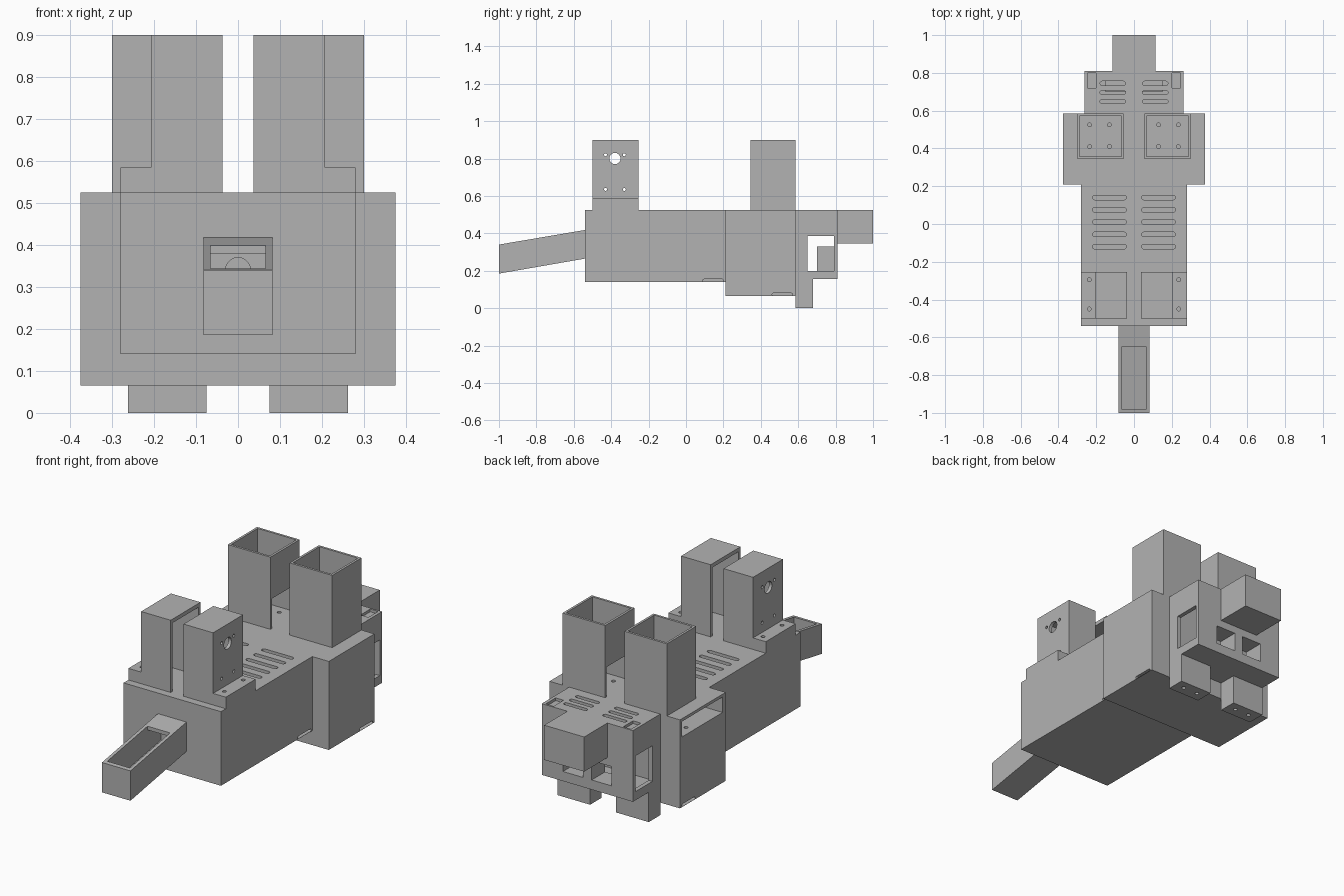
import bpy, bmesh, math

cube = bpy.data.objects.get("Cube")
if cube:
    bpy.data.objects.remove(cube, do_unlink=True)

grey = bpy.data.materials.new("plain grey")
grey.use_nodes = True
GREY = (0.45, 0.45, 0.45, 1)
grey.diffuse_color = GREY
for node in grey.node_tree.nodes:
    if node.type == "BSDF_PRINCIPLED":
        node.inputs["Base Color"].default_value = GREY
        node.inputs["Roughness"].default_value = 0.7


def prism(name, points, axis, a, b):
    """Extrude a 2D outline along an axis from a to b."""
    place = {"x": lambda p, t: (t, p[0], p[1]),
             "y": lambda p, t: (p[0], t, p[1]),
             "z": lambda p, t: (p[0], p[1], t)}[axis]
    bm = bmesh.new()
    low = [bm.verts.new(place(p, a)) for p in points]
    high = [bm.verts.new(place(p, b)) for p in points]
    bm.faces.new(low)
    bm.faces.new(high)
    n = len(points)
    for i in range(n):
        j = (i + 1) % n
        bm.faces.new((low[i], low[j], high[j], high[i]))
    bmesh.ops.recalc_face_normals(bm, faces=bm.faces)
    mesh = bpy.data.meshes.new(name)
    bm.to_mesh(mesh)
    bm.free()
    mesh.materials.append(grey)
    obj = bpy.data.objects.new(name, mesh)
    bpy.context.collection.objects.link(obj)
    return obj


def box(name, x0, x1, y0, y1, z0, z1):
    return prism(name, [(x0, y0), (x1, y0), (x1, y1), (x0, y1)], "z", z0, z1)


def hole(axis, u, v, r, a, b):
    n = 20
    ring = [(u + r * math.cos(math.tau * i / n), v + r * math.sin(math.tau * i / n))
            for i in range(n)]
    return prism("cutter", ring, axis, a, b)


def slot(axis, u0, u1, v, r, a, b):
    """Long hole with round ends, lying along the first outline axis."""
    pts = []
    for centre, start in ((u1 - r, -math.pi / 2), (u0 + r, math.pi / 2)):
        for i in range(7):
            t = start + math.pi * i / 6
            pts.append((centre + r * math.cos(t), v + r * math.sin(t)))
    return prism("cutter", pts, axis, a, b)


def cut(target, *cutters):
    for cutter in cutters:
        cutter.hide_render = True
        mod = target.modifiers.new("cut", "BOOLEAN")
        mod.operation = "DIFFERENCE"
        mod.solver = "EXACT"
        mod.object = cutter
        bpy.context.view_layer.update()
        graph = bpy.context.evaluated_depsgraph_get()
        mesh = bpy.data.meshes.new_from_object(target.evaluated_get(graph))
        target.modifiers.clear()
        target.data = mesh
        bpy.data.objects.remove(cutter, do_unlink=True)


DECK = 0.525
SIDES = ((1, "left"), (-1, "right"))

# Main housing
front = box("front_body", -0.28, 0.28, -0.54, 0.21, 0.14, DECK)
middle = box("middle_body", -0.375, 0.375, 0.21, 0.585, 0.065, DECK)
rear = box("rear_body", -0.262, 0.262, 0.585, 0.81, 0.155, DECK)
box("rear_block", -0.115, 0.115, 0.81, 1.0, 0.345, DECK)

# Hollow rear housing and pocket in the middle housing
cut(rear, box("cutter", -0.24, 0.24, 0.605, 0.79, 0.18, 0.505))
cut(middle, box("cutter", -0.4, -0.2, 0.235, 0.57, 0.43, 0.51),
    hole("z", -0.33, 0.47, 0.01, 0.4, 0.45))
cut(front, hole("y", 0, 0.34, 0.03, -0.6, -0.48))

for s, side in SIDES:
    # Vent slots
    for i in range(5):
        lo, hi = sorted((s * 0.04, s * 0.22))
        cut(front, slot("z", lo, hi, 0.14 - 0.065 * i, 0.012, 0.46, 0.6))
    for i in range(3):
        lo, hi = sorted((s * 0.045, s * 0.18))
        cut(rear, slot("z", lo, hi, 0.745 - 0.048 * i, 0.011, 0.49, 0.6))

    # Rear housing windows and corner recesses
    cut(rear,
        box("cutter", s * 0.2, s * 0.3, 0.65, 0.79, 0.2, 0.385),
        box("cutter", s * 0.025, s * 0.14, 0.77, 0.9, 0.205, 0.305),
        box("cutter", s * 0.2, s * 0.245, 0.72, 0.8, 0.511, 0.6))
    port = box(side + "_port_sleeve", s * 0.015, s * 0.15, 0.7, 0.79, 0.18, 0.33)
    cut(port, box("cutter", s * 0.025, s * 0.14, 0.6, 0.9, 0.205, 0.305))

    # Shallow notches along the lower edges
    cut(front, slot("x", 0.09, 0.2, 0.148, 0.007, s * 0.26, s * 0.3))
    cut(middle, slot("x", 0.46, 0.57, 0.073, 0.007, s * 0.355, s * 0.4))

    # Rear feet with screw holes underneath
    foot = box(side + "_foot", s * 0.075, s * 0.262, 0.585, 0.68, 0, 0.155)
    for x in (0.125, 0.21):
        cut(foot, hole("z", s * x, 0.635, 0.01, -0.1, 0.03))

    # Open-topped rear tower, with an opening low on its inner wall
    tower = box(side + "_rear_tower", s * 0.055, s * 0.3, 0.345, 0.585, DECK, 0.9)
    cut(tower, box("cutter", s * 0.067, s * 0.288, 0.357, 0.573, 0.4, 1),
        box("cutter", 0, s * 0.08, 0.357, 0.573, 0.4, 0.68))
    for x in (0.13, 0.235):
        for y in (0.41, 0.525):
            cut(middle, hole("z", s * x, y, 0.01, 0.515, 0.6))

    # Front post, open on the inner side, with a mounting base
    base = box(side + "_post_base", s * 0.207, s * 0.28, -0.5, -0.255, DECK, 0.585)
    for y in (-0.295, -0.45):
        cut(base, hole("z", s * 0.237, y, 0.01, 0.54, 0.7))
    post = box(side + "_front_post", s * 0.037, s * 0.207, -0.5, -0.255, DECK, 0.9)
    cut(post, box("cutter", 0, s * 0.19, -0.485, -0.27, 0.4, 0.88),
        hole("x", -0.38, 0.8, 0.03, s * 0.15, s * 0.3))
    for y in (-0.43, -0.33):
        for z in (0.635, 0.82):
            cut(post, hole("x", y, z, 0.008, s * 0.15, s * 0.3))

# Sloping hollow chute at the front
ramp = prism("front_chute", [(-1, 0.185), (-0.54, 0.265), (-0.54, 0.418), (-1, 0.34)],
             "x", -0.082, 0.082)
cavity = [(-0.98, 0.21), (-0.53, 0.287), (-0.53, 0.4), (-0.65, 0.38),
          (-0.65, 0.5), (-0.98, 0.5)]
cut(ramp, prism("cutter", cavity, "x", -0.065, 0.065))
